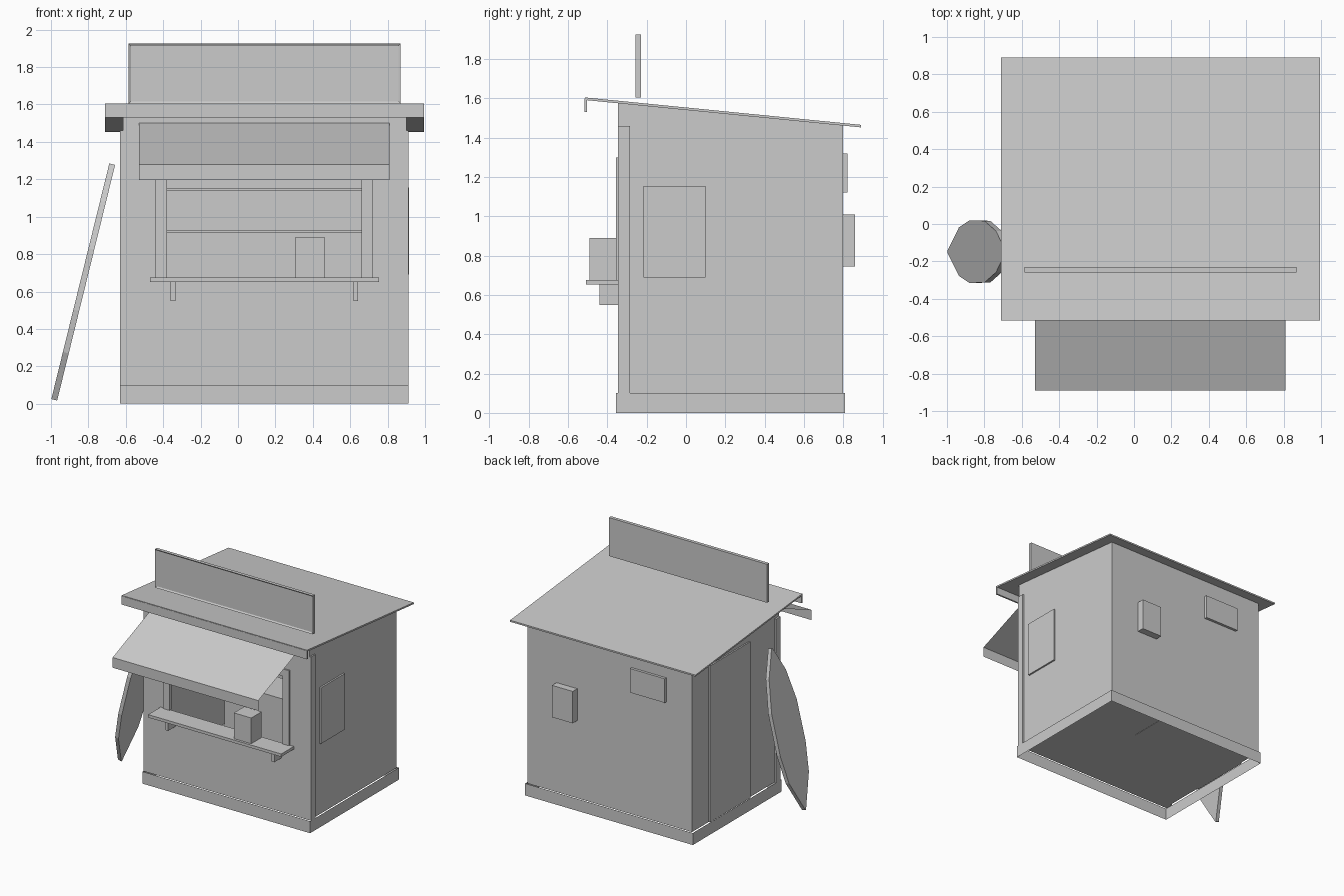
import bpy
import bmesh
from mathutils import Vector

cube = bpy.data.objects.get("Cube")
if cube:
    bpy.data.objects.remove(cube, do_unlink=True)

grey = bpy.data.materials.new("plain_grey")
grey.use_nodes = True
COLOUR = (0.6, 0.6, 0.6, 1)
grey.diffuse_color = COLOUR
grey.node_tree.nodes["Principled BSDF"].inputs["Base Color"].default_value = COLOUR


def finish(name, bm):
    mesh = bpy.data.meshes.new(name)
    bm.to_mesh(mesh)
    bm.free()
    mesh.materials.append(grey)
    obj = bpy.data.objects.new(name, mesh)
    bpy.context.collection.objects.link(obj)
    return obj


def sheet(name, *quads):
    """Thin surface made of flat quads, each wound to face outward."""
    bm = bmesh.new()
    for quad in quads:
        bm.faces.new([bm.verts.new(p) for p in quad])
    bmesh.ops.remove_doubles(bm, verts=bm.verts, dist=0.0005)
    return finish(name, bm)


def box(name, x, y, z):
    bm = bmesh.new()
    bmesh.ops.create_cube(bm, size=1)
    for v in bm.verts:
        v.co = [r[0] if c < 0 else r[1] for c, r in zip(v.co, (x, y, z))]
    return finish(name, bm)


def prism(name, points, offset):
    """Flat outline pushed along an offset into a solid."""
    bm = bmesh.new()
    face = bm.faces.new([bm.verts.new(p) for p in points])
    out = bmesh.ops.extrude_face_region(bm, geom=[face], use_keep_orig=True)
    moved = [g for g in out["geom"] if isinstance(g, bmesh.types.BMVert)]
    bmesh.ops.translate(bm, verts=moved, vec=offset)
    bmesh.ops.recalc_face_normals(bm, faces=bm.faces)
    return finish(name, bm)


def roof_z(y):
    return 1.592 - 0.0993 * (y + 0.515)


# Main wall limits
L, R, F, B = -0.615, 0.9, -0.345, 0.8
FLOOR = 0.1

# Front wall with the serving opening left out
cols = (L, -0.38, 0.66, R)
rows = (FLOOR, 0.675, 1.24, roof_z(F))
sheet("front_wall", *[
    [(cols[i], F, rows[j]), (cols[i + 1], F, rows[j]),
     (cols[i + 1], F, rows[j + 1]), (cols[i], F, rows[j + 1])]
    for i in range(3) for j in range(3) if (i, j) != (1, 1)])

# Side and back walls, tops following the roof slope
zf, zb = roof_z(F), roof_z(B)
sheet("left_wall", [(R, F, FLOOR), (R, B, FLOOR), (R, B, zb), (R, F, zf)])
sheet("right_wall", [(L, B, FLOOR), (L, F, FLOOR), (L, F, zf), (L, B, zb)])
sheet("back_wall", [(R, B, FLOOR), (L, B, FLOOR), (L, B, zb), (R, B, zb)])
sheet("floor", [(L, B, FLOOR), (R, B, FLOOR), (R, F, FLOOR), (L, F, FLOOR)])

# Open base skirt standing just outside the walls
ring = [(-0.63, -0.355), (0.912, -0.355), (0.912, 0.81), (-0.63, 0.81)]
sheet("base_skirt", *[
    [(*a, 0), (*b, 0), (*b, FLOOR), (*a, FLOOR)]
    for a, b in zip(ring, ring[1:] + ring[:1])])

# Corner trims
box("left_corner_trim", (R, 0.912), (F, -0.285), (FLOOR, 1.46))
box("right_corner_trim", (-0.63, L), (F, -0.285), (FLOOR, 1.46))

# Sloped roof and front fascia
y0, y1 = -0.515, 0.89
prism("roof", [(-0.71, y0, roof_z(y0)), (0.995, y0, roof_z(y0)),
               (0.995, y1, roof_z(y1)), (-0.71, y1, roof_z(y1))], (0, 0, 0.013))
box("roof_fascia", (-0.71, 0.995), (-0.517, -0.503), (1.53, 1.6))

# Blank sign board with a recessed front panel
sign = box("sign_board", (-0.585, 0.87), (-0.258, -0.23), (1.605, 1.925))
bm = bmesh.new()
bm.from_mesh(sign.data)
front = [f for f in bm.faces if f.normal.y < -0.9]
bmesh.ops.inset_region(bm, faces=front, thickness=0.017, depth=0)
bmesh.ops.translate(bm, verts=front[0].verts, vec=(0, 0.008, 0))
bm.to_mesh(sign.data)
bm.free()

# Awning sheet with hanging valance
ax, bx = -0.53, 0.81
sheet("awning",
      [(ax, -0.89, 1.28), (bx, -0.89, 1.28), (bx, F, 1.5), (ax, F, 1.5)],
      [(ax, -0.89, 1.195), (bx, -0.89, 1.195), (bx, -0.89, 1.28), (ax, -0.89, 1.28)])

# Serving window frame, counter, brackets and counter box
for side, x in (("right", -0.44), ("left", 0.66)):
    box(side + "_window_post", (x, x + 0.06), (-0.357, -0.33), (0.675, 1.3))
box("window_header", (-0.38, 0.66), (-0.357, -0.33), (1.24, 1.3))
box("counter", (-0.47, 0.755), (-0.51, F), (0.652, 0.676))
for side, x in (("right", -0.36), ("left", 0.617)):
    box(side + "_counter_bracket", (x, x + 0.025), (-0.44, F), (0.55, 0.652))
box("counter_box", (0.305, 0.465), (-0.49, -0.355), (0.676, 0.89))

# Interior shelves and cabinet
for level, z in (("lower", 0.915), ("upper", 1.138)):
    box(level + "_shelf", (-0.5, 0.78), (0.62, 0.79), (z, z + 0.015))
box("cabinet", (-0.39, 0.31), (0.38, 0.68), (FLOOR - 0.002, 0.63))

# Side window, door and back fittings
box("side_window", (R, 0.914), (-0.215, 0.1), (0.69, 1.155))
box("side_door", (-0.627, L), (0.05, 0.58), (FLOOR, 1.4))
box("meter_box", (0.44, 0.63), (B, 0.86), (0.745, 1.01))
box("back_vent", (-0.38, -0.06), (B, 0.822), (1.12, 1.32))

# Leaning board: an outline of half widths along its length
low, high = Vector((-0.998, -0.148, 0.025)), Vector((-0.688, -0.148, 1.285))
half = [(0, 0.004), (0.2, 0.13), (0.38, 0.167), (0.64, 0.165), (0.84, 0.11), (1, 0.006)]
outline = [low.lerp(high, t) + Vector((0, w, 0)) for t, w in half]
outline += [low.lerp(high, t) - Vector((0, w, 0)) for t, w in reversed(half)]
prism("leaning_board", outline, (0.031, 0, -0.008))
